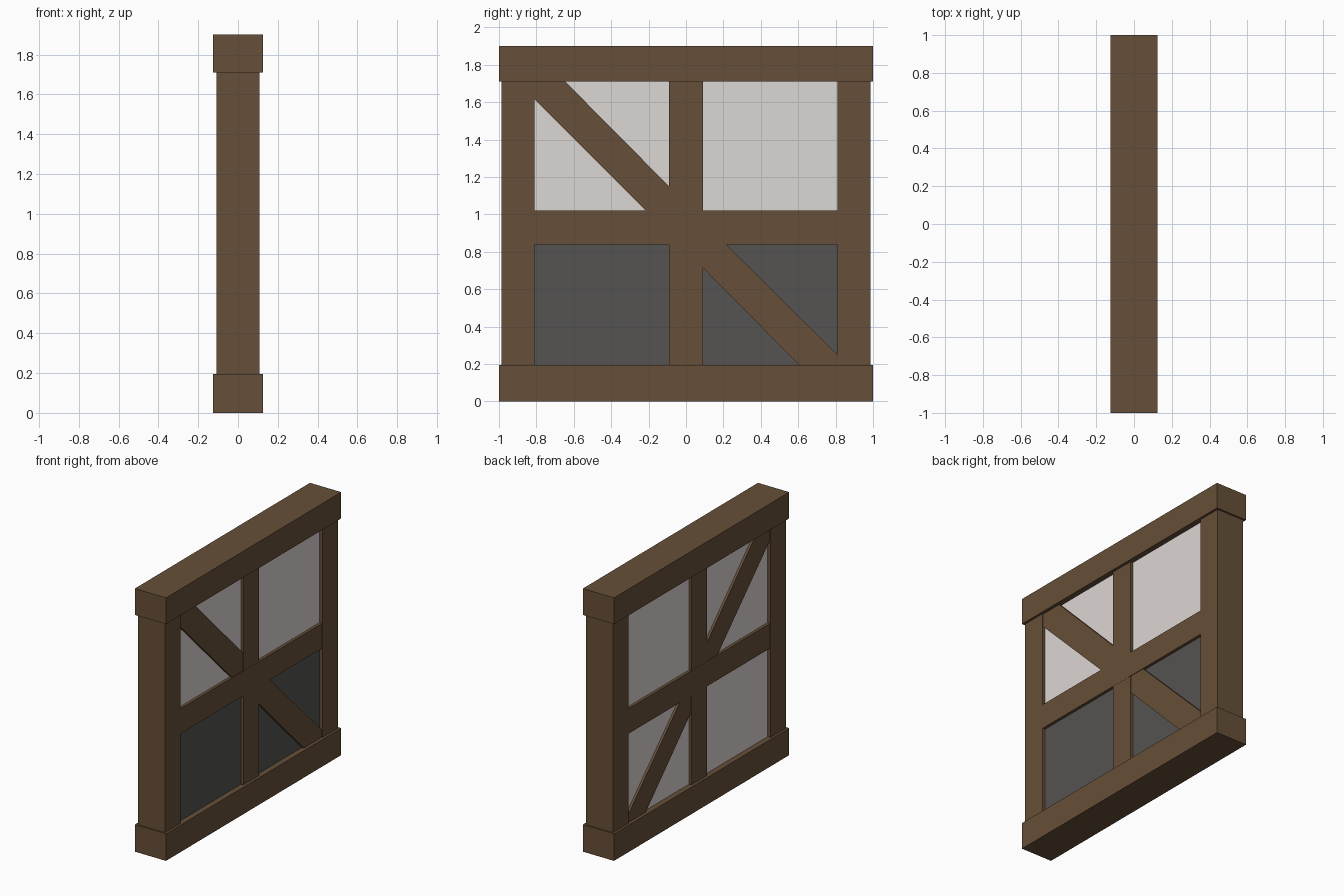
import bpy, bmesh

if "Cube" in bpy.data.objects:
    bpy.data.objects.remove(bpy.data.objects["Cube"])


def material(name, rgb):
    m = bpy.data.materials.new(name)
    m.diffuse_color = (*rgb, 1)
    m.use_nodes = True
    m.node_tree.nodes["Principled BSDF"].inputs["Base Color"].default_value = m.diffuse_color
    return m


WOOD = material("timber", (0.133, 0.078, 0.040))
PLASTER = material("plaster", (0.72, 0.68, 0.66))
STONE = material("dark_infill", (0.089, 0.087, 0.082))


def prism(name, profile, x0, x1, mat):
    """Extrude a (y, z) outline along x."""
    bm = bmesh.new()
    face = bm.faces.new([bm.verts.new((x0, y, z)) for y, z in profile])
    ext = bmesh.ops.extrude_face_region(bm, geom=[face])
    moved = [v for v in ext["geom"] if isinstance(v, bmesh.types.BMVert)]
    bmesh.ops.translate(bm, verts=moved, vec=(x1 - x0, 0, 0))
    bmesh.ops.recalc_face_normals(bm, faces=bm.faces)
    mesh = bpy.data.meshes.new(name)
    bm.to_mesh(mesh)
    bm.free()
    mesh.materials.append(mat)
    obj = bpy.data.objects.new(name, mesh)
    bpy.context.collection.objects.link(obj)


def slab(name, y0, y1, z0, z1, x0, x1, mat):
    prism(name, [(y0, z0), (y1, z0), (y1, z1), (y0, z1)], x0, x1, mat)


SILL, RAIL0, RAIL1, HEAD, TOP = 0.195, 0.84, 1.02, 1.71, 1.9

# Sill and head beams
slab("sill_beam", -1, 1, 0, SILL, -0.125, 0.125, WOOD)
slab("head_beam", -1, 1, HEAD, TOP, -0.125, 0.125, WOOD)

# Outer posts
slab("left_post", -0.987, -0.81, SILL, HEAD, -0.108, 0.108, WOOD)
slab("right_post", 0.81, 0.987, SILL, HEAD, -0.108, 0.108, WOOD)

# Middle rail and centre studs
slab("middle_rail", -0.81, 0.81, RAIL0, RAIL1, -0.106, 0.106, WOOD)
for name, z0, z1 in (("lower_stud", SILL, RAIL0), ("upper_stud", RAIL1, HEAD)):
    slab(name, -0.09, 0.09, z0, z1, -0.105, 0.105, WOOD)

# Diagonal braces, cut flush to the frame
prism("upper_brace", [(-0.81, HEAD), (-0.645, HEAD), (-0.09, 1.15), (-0.09, RAIL1),
                      (-0.215, RAIL1), (-0.81, 1.615)], -0.102, 0.102, WOOD)
prism("lower_brace", [(0.09, RAIL0), (0.215, RAIL0), (0.81, 0.25), (0.81, SILL),
                      (0.605, SILL), (0.09, 0.715)], -0.102, 0.102, WOOD)

# Infill panels: plaster, with dark infill on the lower +x face
slab("upper_panel", -0.81, 0.81, RAIL1, HEAD, -0.085, 0.085, PLASTER)
slab("lower_inner_panel", -0.81, 0.81, SILL, RAIL0, -0.085, 0, PLASTER)
slab("lower_outer_panel", -0.81, 0.81, SILL, RAIL0, 0, 0.085, STONE)
